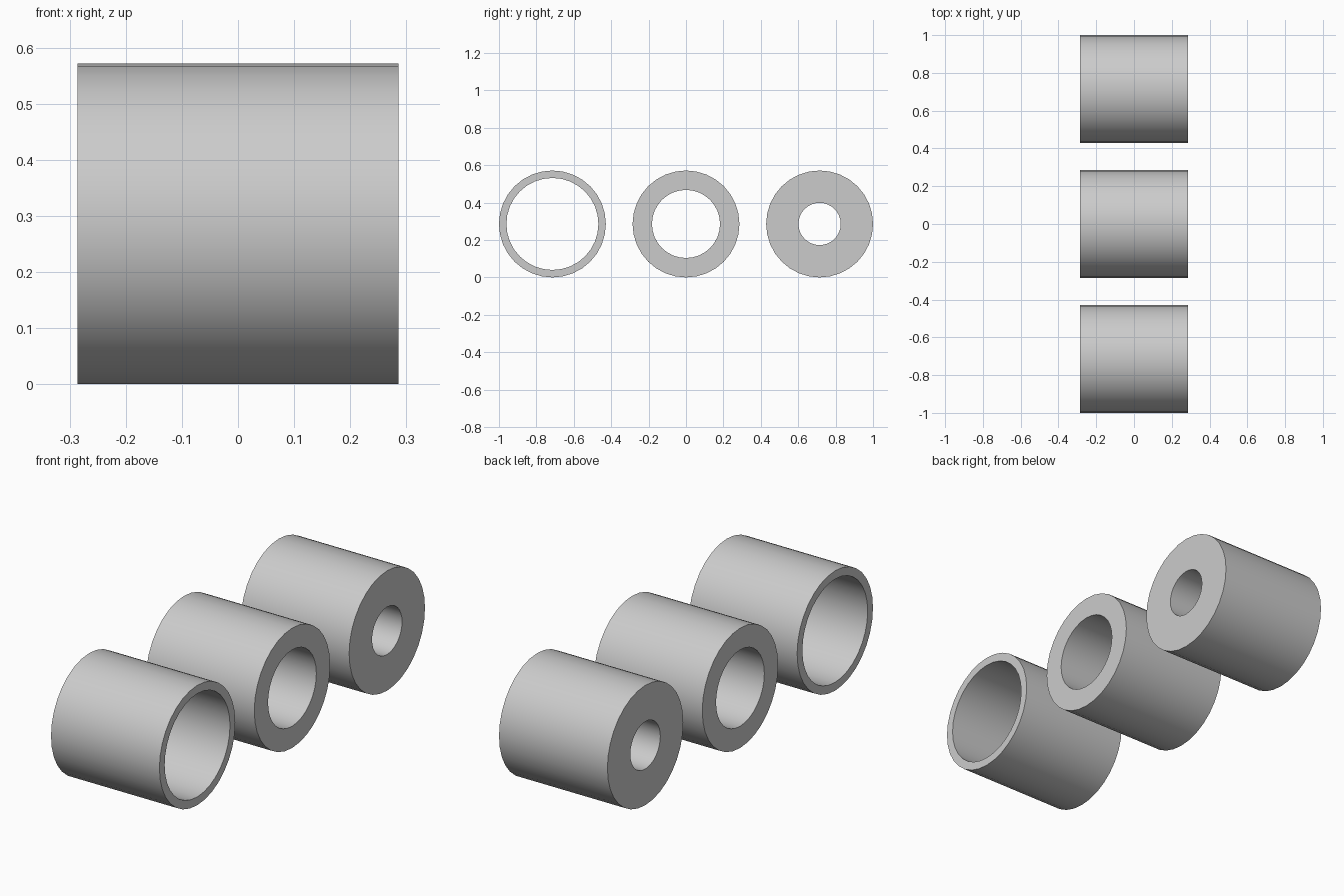
import bpy, bmesh
from math import cos, sin, pi, radians

if "Cube" in bpy.data.objects:
    bpy.data.objects.remove(bpy.data.objects["Cube"])

SIDES = 32
OUTER = 2 / 7      # outer radius, also half the length


def tube(name, y, inner):
    """Hollow cylinder lying along x and resting on the floor."""
    bm = bmesh.new()
    # Closed cross-section loop: outer and inner edge at both ends
    section = [(-OUTER, OUTER), (OUTER, OUTER), (OUTER, inner), (-OUTER, inner)]
    rings = []
    for i in range(SIDES):
        a = 2 * pi * i / SIDES
        rings.append([bm.verts.new((x, r * cos(a), r * sin(a))) for x, r in section])
    for i in range(SIDES):
        p, q = rings[i], rings[(i + 1) % SIDES]
        for j in range(4):
            k = (j + 1) % 4
            bm.faces.new((p[j], p[k], q[k], q[j]))
    bmesh.ops.recalc_face_normals(bm, faces=bm.faces[:])
    mesh = bpy.data.meshes.new(name)
    bm.to_mesh(mesh)
    bm.free()
    obj = bpy.data.objects.new(name, mesh)
    obj.location = (0, y, OUTER)
    bpy.context.collection.objects.link(obj)
    # Smooth walls, crisp rims
    bpy.ops.object.select_all(action='DESELECT')
    obj.select_set(True)
    bpy.context.view_layer.objects.active = obj
    bpy.ops.object.shade_smooth_by_angle(angle=radians(30))


# Thin, medium and thick walled tubes in a row
tube("thin_tube", -5 / 7, 0.246)
tube("medium_tube", 0, 0.182)
tube("thick_tube", 5 / 7, 0.113)
